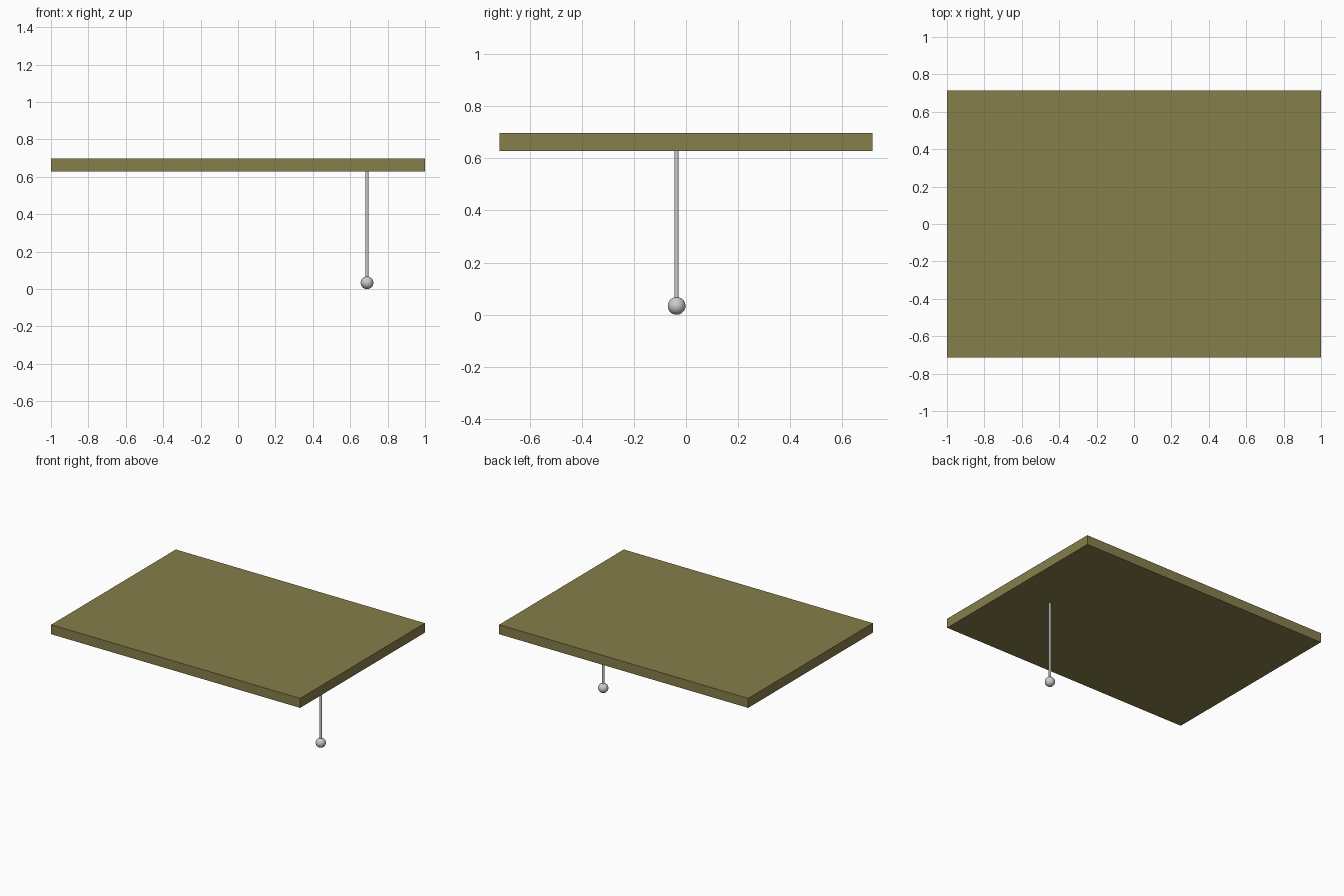
import bpy

if "Cube" in bpy.data.objects:
    bpy.data.objects.remove(bpy.data.objects["Cube"])

PULL_X, PULL_Y = 0.69, -0.036
SLAB_BOTTOM, SLAB_TOP = 0.628, 0.697
BALL_R, ROD_R = 0.034, 0.008


def smooth(obj):
    bpy.context.view_layer.objects.active = obj
    obj.select_set(True)
    bpy.ops.object.shade_smooth_by_angle()
    obj.select_set(False)


# Flat rectangular panel
bpy.ops.mesh.primitive_cube_add(size=1, location=(0, 0, (SLAB_TOP + SLAB_BOTTOM) / 2))
panel = bpy.context.object
panel.name = "panel"
panel.scale = (2.0, 1.43, SLAB_TOP - SLAB_BOTTOM)
bpy.ops.object.transform_apply(location=False, rotation=False, scale=True)
olive = bpy.data.materials.new("olive")
olive.diffuse_color = (0.24, 0.21, 0.07, 1)
olive.use_nodes = True
olive.node_tree.nodes["Principled BSDF"].inputs["Base Color"].default_value = olive.diffuse_color
panel.data.materials.append(olive)

# Thin rod hanging from the underside
rod_bottom = BALL_R * 1.6
bpy.ops.mesh.primitive_cylinder_add(
    vertices=24, radius=ROD_R, depth=SLAB_BOTTOM - rod_bottom,
    location=(PULL_X, PULL_Y, (SLAB_BOTTOM + rod_bottom) / 2))
rod = bpy.context.object
rod.name = "hanging_rod"
smooth(rod)

# Ball at the lower end of the rod
bpy.ops.mesh.primitive_uv_sphere_add(
    segments=32, ring_count=16, radius=BALL_R, location=(PULL_X, PULL_Y, BALL_R))
ball = bpy.context.object
ball.name = "end_ball"
smooth(ball)
